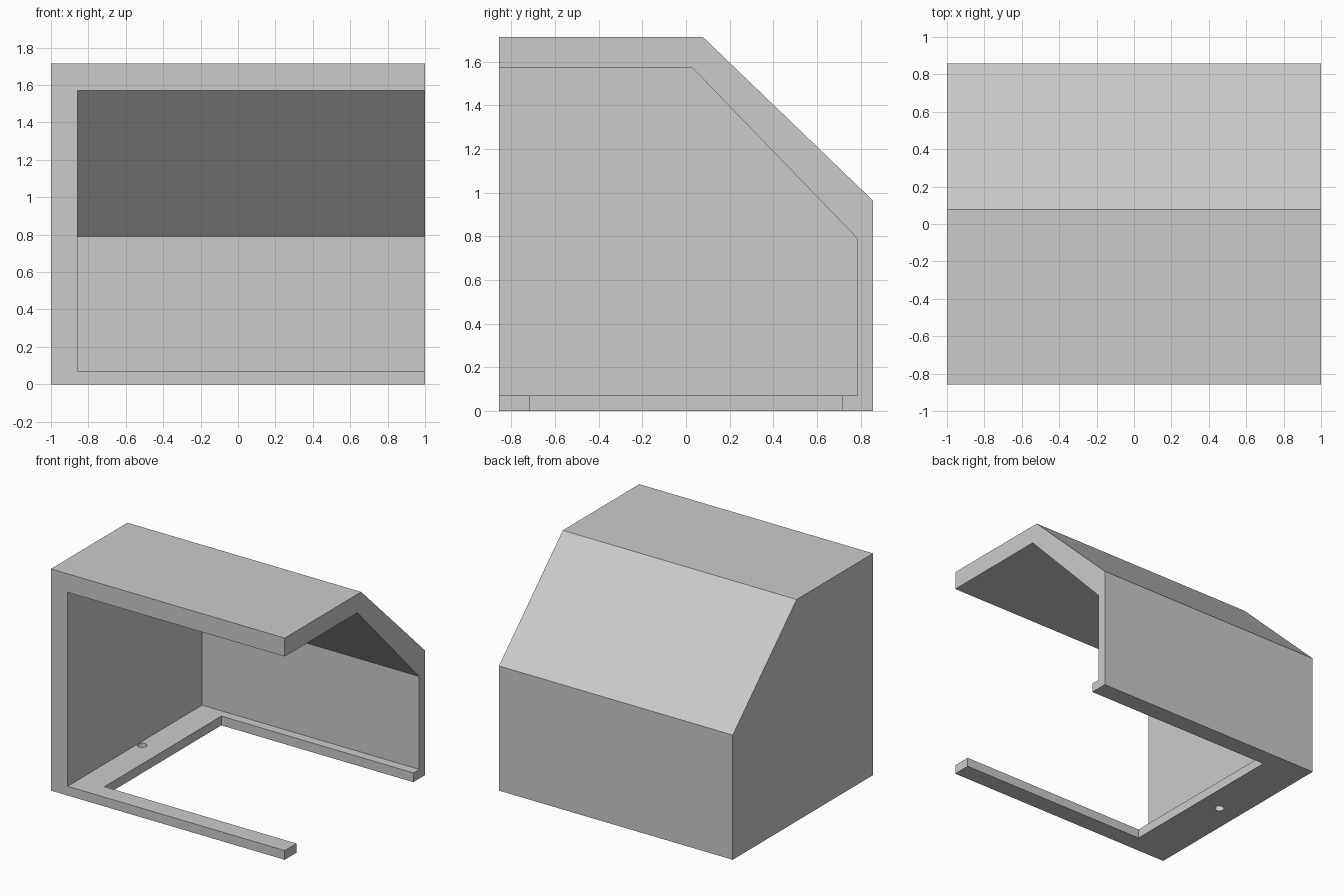
import bpy
import bmesh

cube = bpy.data.objects.get("Cube")
if cube:
    bpy.data.objects.remove(cube, do_unlink=True)

U = 1 / 14               # design unit
HALF_D = 12 * U          # half depth
HEIGHT = 24 * U
WALL = 2 * U
FLOOR = U
OVER = 0.2               # cutter overshoot

grey = bpy.data.materials.new("light grey")
grey.use_nodes = True
grey.diffuse_color = (0.6, 0.6, 0.6, 1)
grey.node_tree.nodes["Principled BSDF"].inputs["Base Color"].default_value = (0.6, 0.6, 0.6, 1)


def finish(name, bm):
    bmesh.ops.recalc_face_normals(bm, faces=bm.faces)
    mesh = bpy.data.meshes.new(name)
    bm.to_mesh(mesh)
    bm.free()
    mesh.materials.append(grey)
    obj = bpy.data.objects.new(name, mesh)
    bpy.context.collection.objects.link(obj)
    return obj


def extrude_x(name, profile, x0, x1):
    """Solid from a (y, z) outline swept along x."""
    bm = bmesh.new()
    face = bm.faces.new([bm.verts.new((x0, y, z)) for y, z in profile])
    swept = bmesh.ops.extrude_face_region(bm, geom=[face])["geom"]
    verts = [v for v in swept if isinstance(v, bmesh.types.BMVert)]
    bmesh.ops.translate(bm, verts=verts, vec=(x1 - x0, 0, 0))
    return finish(name, bm)


def cut(target, cutter):
    cutter.hide_render = True
    mod = target.modifiers.new("cut", "BOOLEAN")
    mod.operation = "DIFFERENCE"
    mod.solver = "EXACT"
    mod.object = cutter
    bpy.context.view_layer.objects.active = target
    bpy.ops.object.modifier_apply(modifier=mod.name)
    bpy.data.objects.remove(cutter, do_unlink=True)


# Outer body with the sloped upper back
housing = extrude_x("housing", [
    (-HALF_D, 0), (HALF_D, 0), (HALF_D, 0.964), (0.077, HEIGHT), (-HALF_D, HEIGHT),
], -1, 1)

# Interior, open at the front and at the left side
cut(housing, extrude_x("interior_cutter", [
    (-HALF_D - OVER, FLOOR), (HALF_D - U, FLOOR), (HALF_D - U, 0.79),
    (0.03, HEIGHT - WALL), (-HALF_D - OVER, HEIGHT - WALL),
], -1 + WALL, 1 + OVER))

# Floor opening, leaving a C-shaped base
edge = HALF_D - WALL
cut(housing, extrude_x("floor_cutter", [
    (-edge, -OVER), (edge, -OVER), (edge, OVER), (-edge, OVER),
], -1 + 5 * U, 1 + OVER))

# Round hole through the base beside the wall
bm = bmesh.new()
bmesh.ops.create_cone(bm, cap_ends=True, segments=24, radius1=0.035, radius2=0.035, depth=0.3)
bmesh.ops.translate(bm, verts=bm.verts, vec=(-0.82, 0, 0))
cut(housing, finish("hole_cutter", bm))
